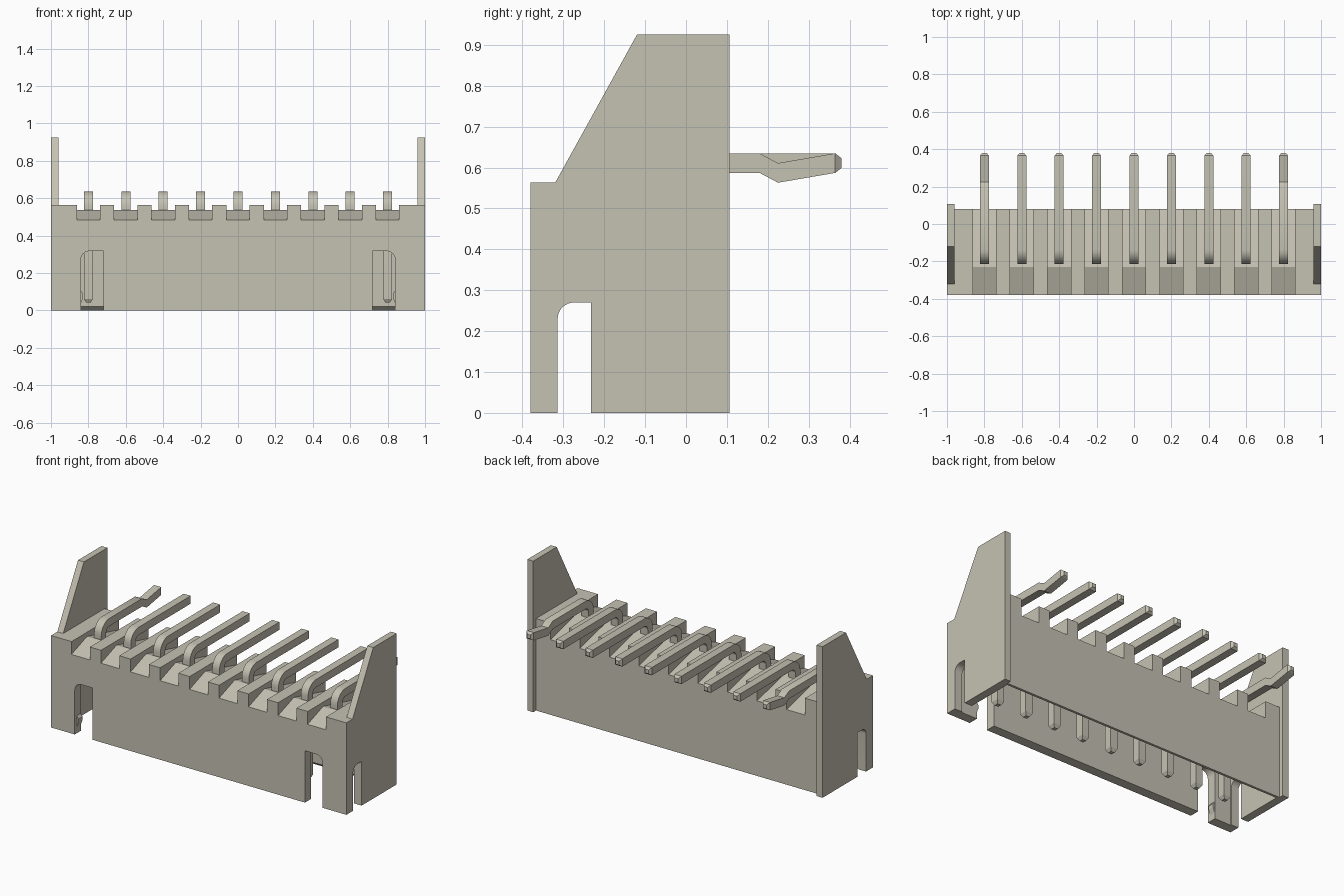
import bpy, bmesh, math

cube = bpy.data.objects.get("Cube")
if cube:
    bpy.data.objects.remove(cube, do_unlink=True)

mat = bpy.data.materials.new("warm grey")
mat.use_nodes = True
COLOUR = (0.56, 0.54, 0.45, 1)
mat.diffuse_color = COLOUR
mat.node_tree.nodes["Principled BSDF"].inputs["Base Color"].default_value = COLOUR


def make(name, bm):
    bmesh.ops.recalc_face_normals(bm, faces=bm.faces)
    me = bpy.data.meshes.new(name)
    bm.to_mesh(me)
    bm.free()
    me.materials.append(mat)
    ob = bpy.data.objects.new(name, me)
    bpy.context.collection.objects.link(ob)
    return ob


def prism(name, pts, a, b, axis="x"):
    """Extrude a profile from a to b: (y, z) along x, or (x, z) along y."""
    bm = bmesh.new()
    place = (lambda p, t: (t, p[0], p[1])) if axis == "x" else (lambda p, t: (p[0], t, p[1]))
    face = bm.faces.new([bm.verts.new(place(p, a)) for p in pts])
    ext = bmesh.ops.extrude_face_region(bm, geom=[face])
    d = (b - a, 0, 0) if axis == "x" else (0, b - a, 0)
    bmesh.ops.translate(bm, vec=d, verts=[v for v in ext["geom"] if isinstance(v, bmesh.types.BMVert)])
    return make(name, bm)


def boolean(ob, tool, op):
    m = ob.modifiers.new("cut", "BOOLEAN")
    m.operation, m.solver, m.object = op, "EXACT", tool
    bpy.context.view_layer.update()
    me = bpy.data.meshes.new_from_object(ob.evaluated_get(bpy.context.evaluated_depsgraph_get()))
    ob.modifiers.clear()
    ob.data = me
    bpy.data.objects.remove(tool, do_unlink=True)


def arc(cx, cz, r, a0, a1, n=8):
    return [(cx + r * math.cos(math.radians(a0 + (a1 - a0) * i / n)),
             cz + r * math.sin(math.radians(a0 + (a1 - a0) * i / n))) for i in range(n + 1)]


def smooth(ob):
    bpy.ops.object.select_all(action="DESELECT")
    ob.select_set(True)
    bpy.context.view_layer.objects.active = ob
    bpy.ops.object.shade_smooth_by_angle(angle=math.radians(30))


# Housing block and the two tall end plates
housing = prism("housing", [(-.38, 0), (.08, 0), (.08, .563), (-.38, .563)], -.98, .98)
plate = [(-.38, 0), (.107, 0), (.107, .925), (-.12, .925), (-.32, .563), (-.38, .563)]
for s in (-1, 1):
    boolean(housing, prism("end_plate", plate, s * .96, s), "UNION")

# Cavity open at the bottom, with a chamfered rear lip
cavity = [(-.32, -.05), (.065, -.05), (.065, 0), (.04, .022), (.04, .40), (-.32, .40)]
boolean(housing, prism("cavity_cutter", cavity, -.95, .95), "DIFFERENCE")

# Slots through the end walls, rounded at the front top corner
side_slot = [(-.232, -.05), (-.232, .27)] + arc(-.274, .23, .04, 90, 180) + [(-.314, -.05)]
boolean(housing, prism("side_slot_cutter", side_slot, -1.1, 1.1), "DIFFERENCE")

# Front latch slots, rounded at the outer top corner
for s in (-1, 1):
    slot = [(.72, -.05), (.72, .317)] + arc(.795, .272, .045, 90, 0) + [(.84, -.05)]
    boolean(housing, prism("front_slot_cutter", [(s * x, z) for x, z in slot], -.45, -.30, "y"), "DIFFERENCE")

# Ridged notches across the top, one under each pin
PITCH = [i * .2 for i in range(-4, 5)]
notch = [(-.40, .477), (-.23, .537), (.10, .455), (.10, .70), (-.40, .70)]
for x in PITCH:
    boolean(housing, prism("notch_cutter", notch, x - .062, x + .062), "DIFFERENCE")
smooth(housing)

# Small nubs on the latch slot edges
for s in (-1, 1):
    nub = [(s * .842, .03), (s * .828, .07), (s * .828, .09), (s * .842, .11)]
    prism("slot_nub_" + ("left" if s > 0 else "right"), nub, -.36, -.322, "y")


# Bent square pins with tapered ends; the outer two are kinked
def pin(name, x, kinked):
    h = .024
    rings = [(-.191, .042, 180, .012), (-.191, .062, 180, h)]
    for i in range(9):
        a = 180 - 90 * i / 8
        rings.append((-.137 + .054 * math.cos(math.radians(a)),
                      .557 + .054 * math.sin(math.radians(a)), a, h))
    if kinked:
        rings += [(.18, .611, 90, h), (.225, .587, 90, h)]
    rings += [(.365, .611, 90, h), (.38, .611, 90, .012)]
    bm = bmesh.new()
    prev = None
    for y, z, a, r in rings:
        ny, nz = r * math.cos(math.radians(a)), r * math.sin(math.radians(a))
        ring = [bm.verts.new((x + sx * r, y + sn * ny, z + sn * nz))
                for sx, sn in ((-1, -1), (1, -1), (1, 1), (-1, 1))]
        if prev:
            for i in range(4):
                j = (i + 1) % 4
                bm.faces.new((prev[i], prev[j], ring[j], ring[i]))
        else:
            bm.faces.new(ring)
        prev = ring
    bm.faces.new(prev)
    smooth(make(name, bm))


for n, x in enumerate(PITCH):
    pin(f"pin_{n + 1}", x, n in (0, 8))
